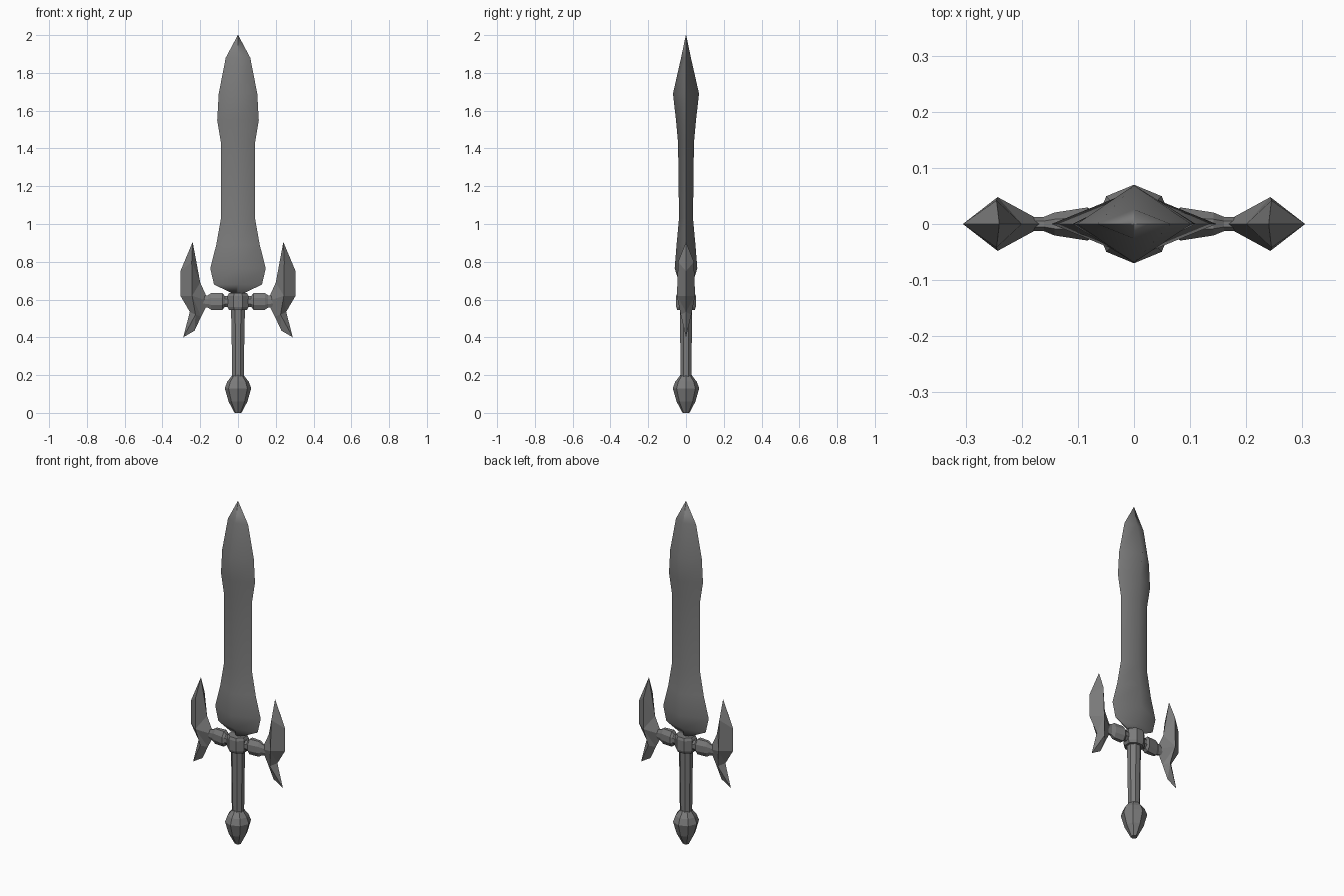
import bpy, bmesh, math

cube = bpy.data.objects.get("Cube")
if cube:
    bpy.data.objects.remove(cube, do_unlink=True)

steel = bpy.data.materials.new("dark steel")
steel.use_nodes = True
STEEL = (0.2, 0.2, 0.2, 1)
steel.diffuse_color = STEEL
steel.node_tree.nodes["Principled BSDF"].inputs["Base Color"].default_value = STEEL


def finish(name, bm, smooth=None):
    bmesh.ops.remove_doubles(bm, verts=bm.verts, dist=0.0005)
    bmesh.ops.recalc_face_normals(bm, faces=bm.faces)
    mesh = bpy.data.meshes.new(name)
    bm.to_mesh(mesh)
    bm.free()
    mesh.materials.append(steel)
    obj = bpy.data.objects.new(name, mesh)
    bpy.context.collection.objects.link(obj)
    if smooth:
        bpy.ops.object.select_all(action='DESELECT')
        obj.select_set(True)
        bpy.context.view_layer.objects.active = obj
        bpy.ops.object.shade_smooth_by_angle(angle=math.radians(smooth))
    return obj


def mirror_x(obj):
    mod = obj.modifiers.new("mirror", 'MIRROR')
    mod.use_mirror_merge = False


def loft(name, stations, sides, axis='Z', turn=0.0, smooth=None):
    """Skin rings of (position, half width, half depth) along an axis."""
    bm = bmesh.new()
    rings = []
    for pos, a, b in stations:
        ring = []
        for i in range(sides):
            t = math.tau * i / sides + turn
            u, v = a * math.cos(t), b * math.sin(t)
            ring.append(bm.verts.new((u, v, pos) if axis == 'Z' else (pos, v, GUARD_Z + u)))
        rings.append(ring)
    for low, high in zip(rings, rings[1:]):
        for i in range(sides):
            j = (i + 1) % sides
            bm.faces.new((low[i], low[j], high[j], high[i]))
    bm.faces.new(rings[0])
    bm.faces.new(rings[-1])
    return finish(name, bm, smooth)


GUARD_Z = 0.59
EIGHTH = math.pi / 8

# Diamond-section blade with a flared tip and base
loft("blade", [
    (0.625, 0.015, 0.015), (0.68, 0.127, 0.033), (0.765, 0.147, 0.06),
    (0.89, 0.115, 0.05), (1.03, 0.09, 0.037), (1.43, 0.09, 0.042),
    (1.55, 0.11, 0.053), (1.69, 0.102, 0.069), (1.88, 0.065, 0.026),
    (2.0, 0.001, 0.001)], 4, smooth=80)

# Grip, pommel and the collar that holds the blade
loft("grip", [(0.19, 0.034, 0.032), (0.38, 0.036, 0.033), (0.56, 0.04, 0.036)], 8, turn=EIGHTH)
loft("pommel", [(0, 0.018, 0.018), (0.06, 0.05, 0.05), (0.13, 0.07, 0.07),
                (0.165, 0.057, 0.057), (0.2, 0.03, 0.03)], 8)
loft("guard_collar", [(0.545, 0.052, 0.05), (0.56, 0.06, 0.056),
                      (0.62, 0.06, 0.056), (0.635, 0.052, 0.05)], 8, turn=EIGHTH)

# Arms reaching out from the collar
mirror_x(loft("guard_arms", [
    (0.04, 0.032, 0.025), (0.07, 0.032, 0.025), (0.083, 0.048, 0.032),
    (0.142, 0.048, 0.022), (0.16, 0.035, 0.014), (0.21, 0.025, 0.012)],
    8, axis='X', turn=EIGHTH))

# Faceted wings: flat outline with raised ridge points on both faces
points = {
    "tip": (0.24, 0.905), "shoulder": (0.305, 0.75), "hip": (0.305, 0.62),
    "notch": (0.255, 0.535), "barb": (0.29, 0.4), "heel": (0.23, 0.435),
    "waist": (0.195, 0.51), "root": (0.155, 0.59), "inner": (0.2, 0.69)}
ridges = {"upper": (0.245, 0.80, 0.042), "middle": (0.243, 0.62, 0.048), "lower": (0.225, 0.52, 0.028)}
facets = ["tip shoulder upper", "shoulder hip middle upper", "hip notch middle",
          "notch lower middle", "notch barb lower", "barb heel lower",
          "heel waist lower", "waist middle lower", "waist root middle",
          "root inner middle", "inner upper middle", "inner tip upper"]
bm = bmesh.new()
rim = {k: bm.verts.new((x, 0, z)) for k, (x, z) in points.items()}
for side in (-1, 1):
    raised = {k: bm.verts.new((x, side * y, z)) for k, (x, z, y) in ridges.items()}
    verts = {**rim, **raised}
    for facet in facets:
        bm.faces.new([verts[k] for k in facet.split()])
mirror_x(finish("guard_wings", bm))
